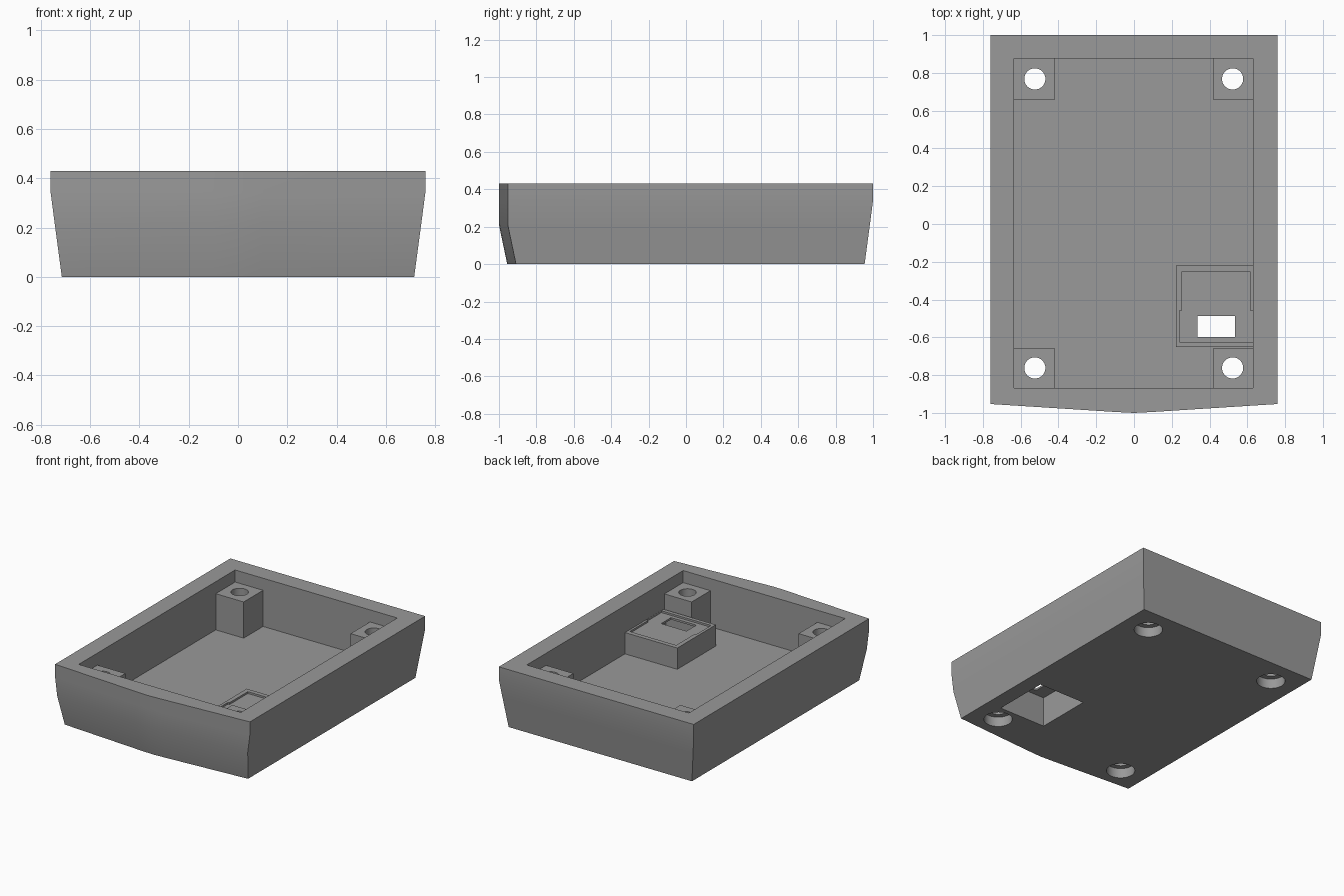
import bpy, bmesh, math

if "Cube" in bpy.data.objects:
    bpy.data.objects.remove(bpy.data.objects["Cube"])

grey = bpy.data.materials.new("grey_plastic")
grey.diffuse_color = (0.32, 0.32, 0.32, 1)
grey.use_nodes = True
grey.node_tree.nodes["Principled BSDF"].inputs["Base Color"].default_value = grey.diffuse_color

FLOOR, POST_TOP, BLOCK_TOP, RIM = 0.09, 0.345, 0.24, 0.43


def make_object(name, bm):
    bmesh.ops.recalc_face_normals(bm, faces=bm.faces)
    me = bpy.data.meshes.new(name)
    bm.to_mesh(me)
    bm.free()
    me.materials.append(grey)
    ob = bpy.data.objects.new(name, me)
    bpy.context.collection.objects.link(ob)
    return ob


def prism(name, outline, z0, z1):
    bm = bmesh.new()
    face = bm.faces.new([bm.verts.new((x, y, z0)) for x, y in outline])
    ext = bmesh.ops.extrude_face_region(bm, geom=[face])
    for v in ext["geom"]:
        if isinstance(v, bmesh.types.BMVert):
            v.co.z = z1
    return make_object(name, bm)


def box(name, x0, x1, y0, y1, z0, z1):
    return prism(name, [(x0, y0), (x1, y0), (x1, y1), (x0, y1)], z0, z1)


def cylinder(name, x, y, r, z0, z1, n=48):
    ring = [(x + r * math.cos(2 * math.pi * i / n),
             y + r * math.sin(2 * math.pi * i / n)) for i in range(n)]
    return prism(name, ring, z0, z1)


def combine(target, tool, operation):
    mod = target.modifiers.new("bool", 'BOOLEAN')
    mod.operation, mod.solver, mod.object = operation, 'EXACT', tool
    bpy.context.view_layer.objects.active = target
    bpy.ops.object.modifier_apply(modifier=mod.name)
    bpy.data.objects.remove(tool, do_unlink=True)


# Outer shell: stacked outlines, tapered towards the base, shallow bowed front
def outline(side, front, back):
    pts = [(-side, front + 0.047), (-0.1, front + 0.005), (0, front),
           (0.1, front + 0.005), (side, front + 0.047)]
    return pts + [(side, back), (-side, back)]


levels = [(0.0, 0.715, -0.956, 0.955), (0.21, 0.743, -1.0, 0.983),
          (0.34, 0.76, -1.0, 1.0), (RIM, 0.76, -1.0, 1.0)]
bm = bmesh.new()
rings = [[bm.verts.new((x, y, z)) for x, y in outline(s, f, b)]
         for z, s, f, b in levels]
for low, high in zip(rings, rings[1:]):
    for i in range(len(low)):
        j = (i + 1) % len(low)
        bm.faces.new((low[i], low[j], high[j], high[i]))
bm.faces.new(rings[0][::-1])
bm.faces.new(rings[-1])
tray = make_object("enclosure_tray", bm)

# Main cavity
combine(tray, box("cavity", -0.635, 0.63, -0.868, 0.875, FLOOR, 0.6), 'DIFFERENCE')

# Corner screw posts, sunk a little into the walls and floor
for sx in (-1, 1):
    for sy in (-1, 1):
        xs = sorted((sx * 0.417, sx * 0.66))
        ys = sorted((sy * 0.659, sy * 0.895))
        combine(tray, box("post", *xs, *ys, FLOOR - 0.03, POST_TOP), 'UNION')

# Connector block next to the right wall
combine(tray, box("connector_block", 0.222, 0.65, -0.65, -0.22, FLOOR - 0.03, BLOCK_TOP), 'UNION')

# Screw holes with counterbores from below
for x in (-0.525, 0.522):
    for y in (-0.762, 0.768):
        combine(tray, cylinder("screw_hole", x, y, 0.056, -0.1, 0.6), 'DIFFERENCE')
        combine(tray, cylinder("counterbore", x, y, 0.093, -0.1, 0.07), 'DIFFERENCE')

# Connector block: pocket from below, stepped recess on top, slot through
combine(tray, box("pocket", 0.237, 0.603, -0.638, -0.235, -0.1, 0.213), 'DIFFERENCE')
recess = [(0.242, -0.624), (0.629, -0.624), (0.629, -0.457), (0.615, -0.457),
          (0.615, -0.252), (0.253, -0.252), (0.253, -0.457), (0.242, -0.457)]
combine(tray, prism("recess", recess, 0.227, 0.3), 'DIFFERENCE')
combine(tray, box("slot", 0.337, 0.535, -0.597, -0.487, 0.15, 0.4), 'DIFFERENCE')

# Smooth the gentle bends, keep the hard edges
bpy.ops.object.select_all(action='DESELECT')
tray.select_set(True)
bpy.context.view_layer.objects.active = tray
bpy.ops.object.shade_smooth_by_angle(angle=math.radians(25))
